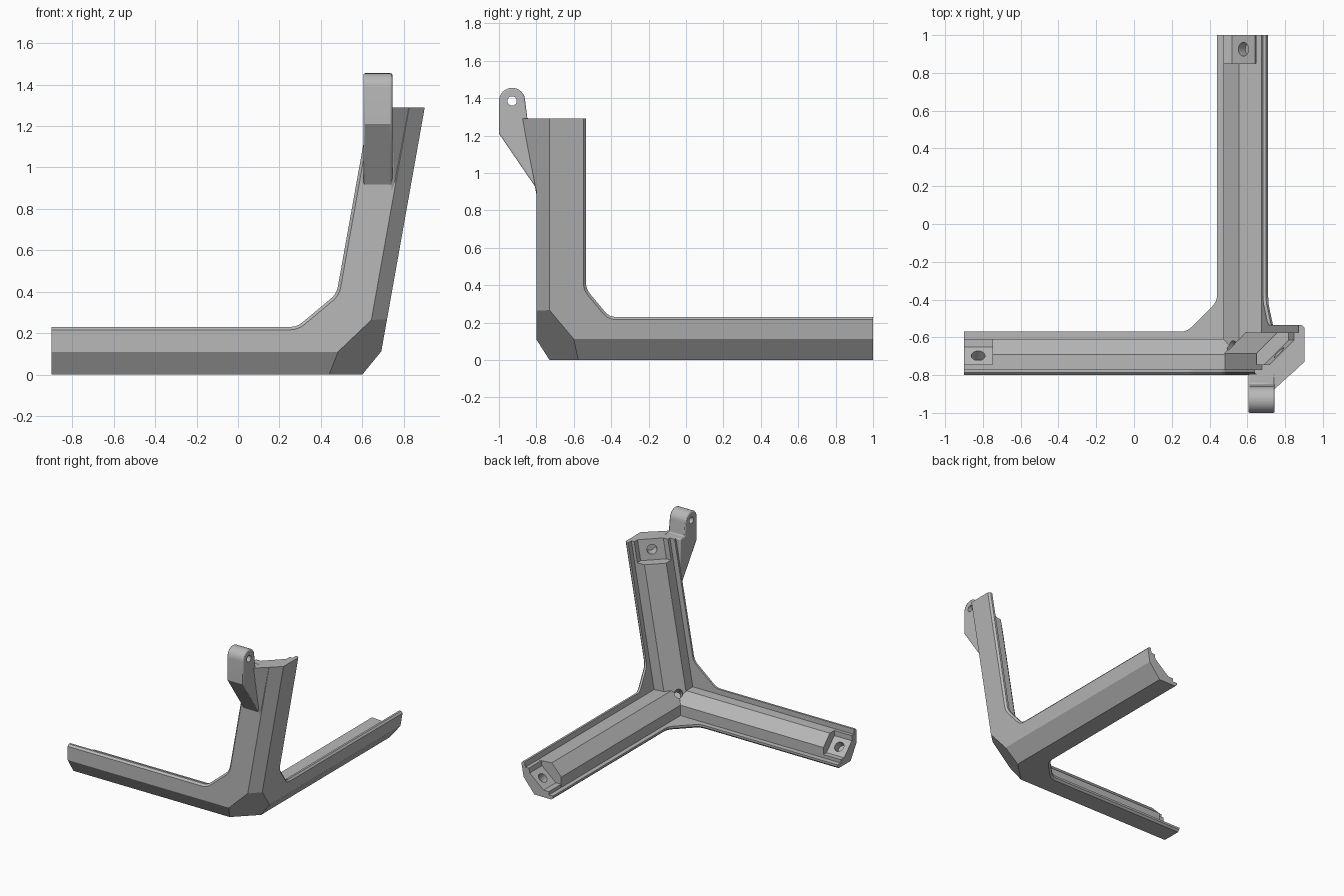
import bpy, bmesh, math
from mathutils import Vector

if "Cube" in bpy.data.objects:
    bpy.data.objects.remove(bpy.data.objects["Cube"])

LEAN = 0.178            # sideways lean of the upright per unit of height
CX, FY, TOP = 0.672, -0.8, 1.29
THICK = 0.03

grey = bpy.data.materials.new("plain_grey")
grey.use_nodes = True
grey.diffuse_color = (0.48, 0.48, 0.48, 1)
grey.node_tree.nodes["Principled BSDF"].inputs["Base Color"].default_value = (0.48, 0.48, 0.48, 1)


def plane(a, b, c):
    """Plane through three points, normal facing the outer corner."""
    a, b, c = Vector(a), Vector(b), Vector(c)
    n = (b - a).cross(c - a).normalized()
    return a, n if n.dot(Vector((1, -1, -1))) > 0 else -n


# Chamfers along the three outer edges and across the corner
CHAMFERS = [
    plane((0, -0.73, 0), (1, -0.73, 0), (0, FY, 0.11)),
    plane((0.6, 0, 0), (0.6, 1, 0), (0.69, 0, 0.11)),
    plane((CX - 0.075, FY, 0), (CX, -0.73, 0), (CX + LEAN, -0.73, 1)),
    plane((0.44, -0.73, 0), (0.64, FY, 0.26), (0.69, -0.6, 0.11)),
]


def finish(bm, name, chamfer=False):
    bmesh.ops.recalc_face_normals(bm, faces=bm.faces)
    if chamfer:
        for co, no in CHAMFERS:
            bmesh.ops.bisect_plane(bm, geom=bm.verts[:] + bm.edges[:] + bm.faces[:],
                                   plane_co=co, plane_no=no, clear_outer=True)
            rim = [e for e in bm.edges if e.is_boundary]
            if rim:
                bmesh.ops.holes_fill(bm, edges=rim, sides=0)
        bmesh.ops.recalc_face_normals(bm, faces=bm.faces)
    me = bpy.data.meshes.new(name)
    bm.to_mesh(me)
    bm.free()
    me.materials.append(grey)
    ob = bpy.data.objects.new(name, me)
    bpy.context.collection.objects.link(ob)
    return ob


def prism(bm, start, end):
    """Closed solid between two matching loops of points."""
    a = [bm.verts.new(p) for p in start]
    b = [bm.verts.new(p) for p in end]
    bm.faces.new(a)
    bm.faces.new(b[::-1])
    for i in range(len(a)):
        j = (i + 1) % len(a)
        bm.faces.new((a[i], b[i], b[j], a[j]))
    return a


def rounded(prev, corner, nxt, r=0.035, steps=4):
    """Points that round one corner of an outline."""
    p, c, n = Vector(prev), Vector(corner), Vector(nxt)
    s, e = c + (p - c).normalized() * r, c + (n - c).normalized() * r
    return [tuple(s.lerp(c, t).lerp(c.lerp(e, t), t)) for t in (k / steps for k in range(steps + 1))]


def web(name, pts, place):
    """L-shaped plate: the last five points run along its free inner rim."""
    inner = pts[3:]
    line = [inner[0]] + rounded(*inner[0:3]) + rounded(*inner[1:4]) + [inner[3]]
    outline = pts[:3] + line
    bm = bmesh.new()
    a = prism(bm, [place(p, q, 0) for p, q in outline], [place(p, q, THICK) for p, q in outline])
    bmesh.ops.recalc_face_normals(bm, faces=bm.faces)
    rim = [bm.edges.get((a[i], a[i + 1])) for i in range(3, len(a) - 1)]
    bmesh.ops.bevel(bm, geom=rim, offset=0.014, segments=1, affect='EDGES')
    finish(bm, name, True)


# Three webs that share the corner
web("front_web", [(-0.9, 0), (CX, 0), (CX + LEAN * TOP, TOP), (0.637, TOP), (0.476, 0.39),
                  (0.285, 0.23), (-0.9, 0.23)], lambda p, q, d: (p, FY + d, q))
web("floor_web", [(-0.9, FY), (CX, FY), (CX, 1), (0.44, 1), (0.44, -0.41),
                  (0.28, -0.57), (-0.9, -0.57)], lambda p, q, d: (p, q, d))
web("side_web", [(FY, TOP), (FY, 0), (1, 0), (1, 0.23), (-0.41, 0.23),
                 (-0.535, 0.38), (-0.535, TOP)], lambda p, q, d: (CX + LEAN * q - d, p, q))


def cylinder(name, p0, p1, r):
    p0, p1 = Vector(p0), Vector(p1)
    rot = (p1 - p0).to_track_quat('Z', 'Y')
    ring = [rot @ Vector((r * math.cos(k * math.tau / 28), r * math.sin(k * math.tau / 28), 0))
            for k in range(28)]
    bm = bmesh.new()
    prism(bm, [p0 + v for v in ring], [p1 + v for v in ring])
    ob = finish(bm, name)
    ob.hide_render = True
    ob.display_type = 'WIRE'
    return ob


def drill(ob, cutter):
    m = ob.modifiers.new("hole", 'BOOLEAN')
    m.operation = 'DIFFERENCE'
    m.solver = 'EXACT'
    m.object = cutter


corner_cutter = cylinder("corner_hole_cutter", (0.40, -0.53, 0.29), (0.575, -0.705, 0.115), 0.03)


def arm(name, place, start, seat, end, main, pocket, face):
    """Thick core of an arm, with a sloped screw seat at its end."""
    bm = bmesh.new()
    prism(bm, [place(a, b, start) for a, b in main], [place(a, b, seat) for a, b in main])
    drill(finish(bm, name + "_core", True), corner_cutter)
    bm = bmesh.new()
    prism(bm, [place(a, b, seat) for a, b in pocket], [place(a, b, end) for a, b in pocket])
    ob = finish(bm, name + "_screw_seat", True)
    (a0, b0), (a1, b1) = face
    a, b, t = (a0 + a1) / 2, (b0 + b1) / 2, (seat + end) / 2
    cutter = cylinder(name + "_hole_cutter", place(a + 0.05, b + 0.05, t),
                      place(a - 0.045, b - 0.045, t), 0.036)
    drill(ob, cutter)


def section(w, p, d, q):
    main = [(0.01, 0.01), (w, 0.01), (w, p), (p, w), (0.01, w)]
    pocket = [(0.01, 0.01), (w, 0.01), (w, d), (q, d), (d, q), (d, w), (0.01, w)]
    return main, pocket, ((q, d), (d, q))


arm("cross_arm", lambda a, b, t: (t, FY + a, b), 0.665, -0.75, -0.9,
    *section(0.19, 0.11, 0.055, 0.15))
arm("upright_arm", lambda a, b, t: (CX - a + LEAN * t, FY + b, t), 0.01, 1.135, TOP,
    *section(0.225, 0.115, 0.055, 0.185))
low = [(0.01, 0.01), (0.2, 0.01)]
arm("rear_arm", lambda a, b, t: (CX - a + LEAN * b, t, b), -0.79, 0.85, 1,
    low + [(0.217, 0.11), (0.153, 0.2), (0.02, 0.19), (0.01, 0.19)],
    low + [(0.207, 0.055), (0.162, 0.055), (0.06, 0.155), (0.06, 0.192), (0.01, 0.19)],
    ((0.162, 0.055), (0.06, 0.155)))

# Hinge lug on the front of the upright
side = [(-1, 1.21), (-0.795, 0.91), (-0.795, TOP), (-0.848, TOP)]
side += [(-0.93 + 0.07 * math.cos(k * math.pi / 16), 1.385 + 0.07 * math.sin(k * math.pi / 16))
         for k in range(17)]
bm = bmesh.new()
prism(bm, [(0.605, y, z) for y, z in side], [(0.745, y, z) for y, z in side])
lug = finish(bm, "hinge_lug")
bev = lug.modifiers.new("soft_edges", 'BEVEL')
bev.width = 0.008
bev.segments = 2
bev.limit_method = 'ANGLE'
bev.angle_limit = math.radians(40)
drill(lug, cylinder("lug_hole_cutter", (0.5, -0.93, 1.385), (0.85, -0.93, 1.385), 0.025))
bpy.ops.object.select_all(action='DESELECT')
lug.select_set(True)
bpy.context.view_layer.objects.active = lug
bpy.ops.object.shade_smooth_by_angle(angle=math.radians(30))

# Wedge that carries the upright chamfer out to the lug
bm = bmesh.new()
for p in [(0.74, -0.795, 0.86), (0.757, -0.795, 0.9), (0.826, -0.799, TOP),
          (0.74, -0.795, TOP), (0.74, -0.878, TOP)]:
    bm.verts.new(p)
bmesh.ops.convex_hull(bm, input=bm.verts)
finish(bm, "lug_wedge")
